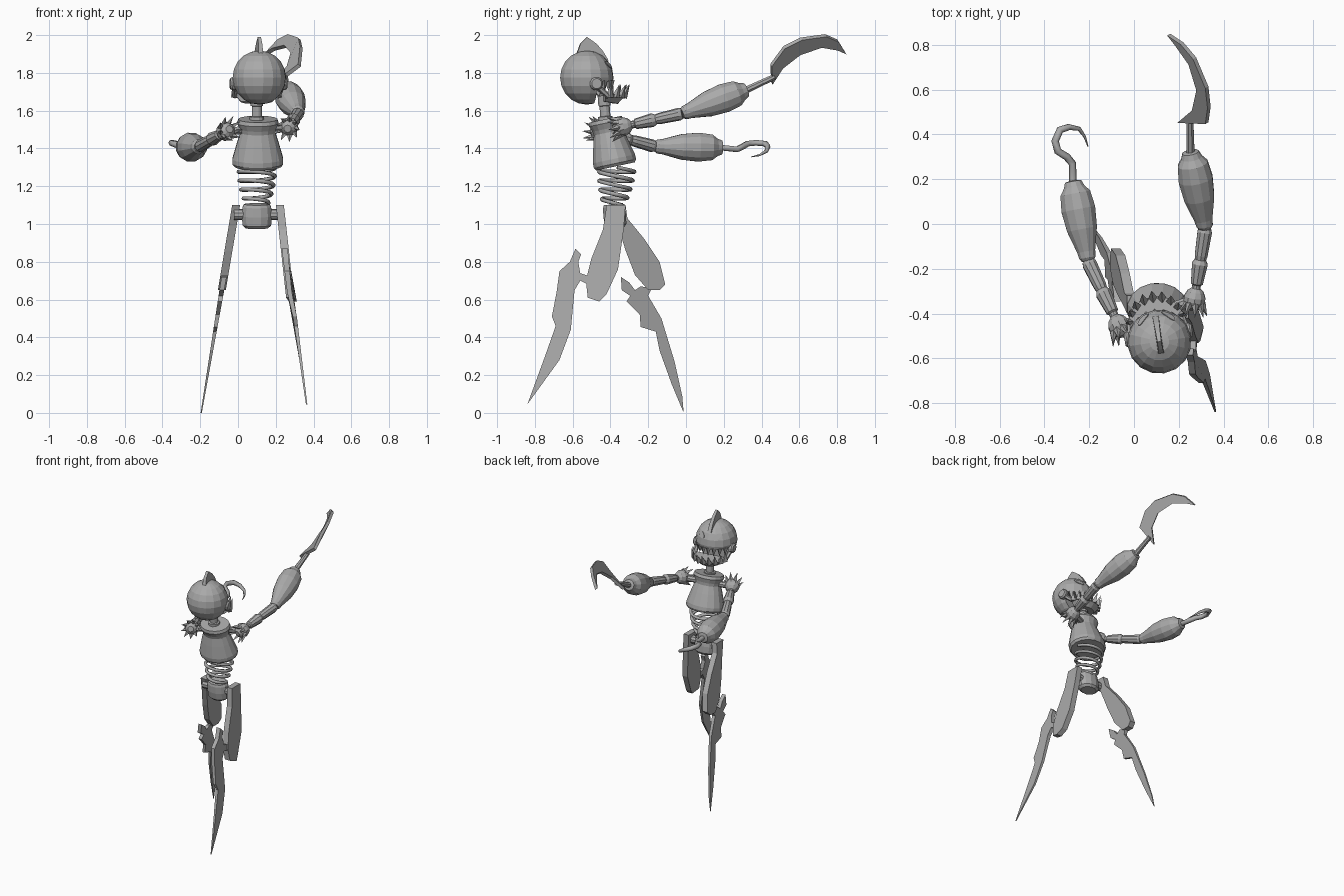
import bpy, bmesh, math
from mathutils import Vector, Matrix

cube = bpy.data.objects.get("Cube")
if cube:
    bpy.data.objects.remove(cube)

GREY = (0.4, 0.4, 0.4, 1)
metal = bpy.data.materials.new("plain_grey")
metal.use_nodes = True
metal.diffuse_color = GREY
metal.node_tree.nodes["Principled BSDF"].inputs["Base Color"].default_value = GREY


def finish(name, bm, matrix=None):
    if matrix:
        bm.transform(matrix)
    bmesh.ops.recalc_face_normals(bm, faces=bm.faces)
    mesh = bpy.data.meshes.new(name)
    bm.to_mesh(mesh)
    bm.free()
    mesh.materials.append(metal)
    obj = bpy.data.objects.new(name, mesh)
    bpy.context.collection.objects.link(obj)
    return obj


def frame(a, b):
    """Matrix whose z axis runs from a to b."""
    z = (Vector(b) - Vector(a)).normalized()
    ref = Vector((1, 0, 0)) if abs(z.x) < 0.9 else Vector((0, 1, 0))
    y = z.cross(ref).normalized()
    m = Matrix((y.cross(z), y, z)).transposed().to_4x4()
    m.translation = a
    return m


def loft(bm, rings):
    loops = [[bm.verts.new(p) for p in ring] for ring in rings]
    for lo, hi in zip(loops, loops[1:]):
        for i in range(len(lo)):
            j = (i + 1) % len(lo)
            bm.faces.new((lo[i], lo[j], hi[j], hi[i]))
    bm.faces.new(loops[0])
    bm.faces.new(loops[-1])


def lathe(name, a, b, profile, sides=12, squash=1.0):
    """Turned part along a-b; profile holds (fraction, radius)."""
    length = (Vector(b) - Vector(a)).length
    bm = bmesh.new()
    turn = [math.tau * (i + 0.5) / sides for i in range(sides)]
    loft(bm, [[(r * math.cos(t), r * squash * math.sin(t), f * length) for t in turn]
              for f, r in profile])
    return finish(name, bm, frame(a, b))


def spike(bm, base, tip, radius, sides=4):
    length = (Vector(tip) - Vector(base)).length
    bmesh.ops.create_cone(bm, cap_ends=True, segments=sides, radius1=radius, radius2=0,
                          depth=length,
                          matrix=frame(base, tip) @ Matrix.Translation((0, 0, length / 2)))


def plate(name, outline, x_at, thick):
    """Flat part from a (y, z) outline, leaning in x with height."""
    bm = bmesh.new()
    loft(bm, [[(x_at(z) + s * thick(z) / 2, y, z) for y, z in outline] for s in (-1, 1)])
    return finish(name, bm)


def tube(name, points, radius, taper=None):
    curve = bpy.data.curves.new(name, "CURVE")
    curve.dimensions = "3D"
    curve.bevel_depth = radius
    curve.bevel_resolution = 1
    curve.use_fill_caps = True
    line = curve.splines.new("POLY")
    line.points.add(len(points) - 1)
    for i, p in enumerate(points):
        line.points[i].co = (*p, 1)
        line.points[i].radius = taper(i / (len(points) - 1)) if taper else 1
    curve.materials.append(metal)
    obj = bpy.data.objects.new(name, curve)
    bpy.context.collection.objects.link(obj)


# Head: cranium and lower back, leaving an open mouth at +y
R = 0.143
head = Matrix.Translation((0.113, -0.525, 1.775)) @ Matrix.Rotation(0.15, 4, "Z")
for name, cuts in (("cranium", [((0, 0, -0.02), (0, 0, -1))]),
                   ("lower_skull", [((0, 0, -0.02), (0, 0, 1)), ((0, 0.035, 0), (0, 1, 0))])):
    bm = bmesh.new()
    bmesh.ops.create_uvsphere(bm, u_segments=16, v_segments=10, radius=R)
    for co, no in cuts:
        geom = bm.verts[:] + bm.edges[:] + bm.faces[:]
        cut = bmesh.ops.bisect_plane(bm, geom=geom, plane_co=co, plane_no=no, clear_outer=True)
        edges = [e for e in cut["geom_cut"] if isinstance(e, bmesh.types.BMEdge)]
        bmesh.ops.edgeloop_fill(bm, edges=edges)
    finish(name, bm, head)

# Upper teeth
bm = bmesh.new()
for i in range(9):
    t = math.radians(18 + 18 * i)
    c, s = math.cos(t), math.sin(t)
    spike(bm, (0.128 * c, 0.128 * s, -0.015), (0.126 * c, 0.132 * s, -0.075), 0.021)
finish("upper_teeth", bm, head)

# Lower jaw: curved band, floor and teeth leaning forward
jaw = head @ Matrix.Translation((0, 0.085, -0.115))
arc = [math.radians(180 * i / 10) for i in range(11)]
bm = bmesh.new()
loft(bm, [[(r * math.cos(t), 0.95 * r * math.sin(t), z - 0.012 * math.sin(t)) for t in arc]
          for r, z in ((0.085, -0.012), (0.125, 0.03))])
finish("lower_jaw", bm, jaw)
bm = bmesh.new()
for i in range(9):
    t = math.radians(10 + 20 * i)
    c, s = math.cos(t), math.sin(t)
    spike(bm, (0.117 * c, 0.11 * s, 0.012), (0.128 * c, 0.145 * s, 0.08), 0.022)
finish("lower_teeth", bm, jaw)

# Ears, jaw arms, eyes
for side, label in ((-1, "right"), (1, "left")):
    lathe(label + "_ear", head @ Vector((side * 0.12, 0.03, -0.032)),
          head @ Vector((side * 0.152, 0.03, -0.032)), [(0, 0.035), (0.7, 0.035), (1, 0.027)])
    lathe(label + "_jaw_arm", head @ Vector((side * 0.13, 0.03, -0.04)),
          head @ Vector((side * 0.115, 0.10, -0.10)), [(0, 0.014), (1, 0.014)], 6)
    bm = bmesh.new()
    ring = []
    for i in range(10):
        t = math.tau * i / 10
        az = side * (0.5 + 0.27 * math.cos(t))
        el = 0.5 + 0.13 * math.sin(t) + 0.10 * math.cos(t)
        ring.append(Vector((math.sin(az) * math.cos(el), math.cos(az) * math.cos(el), math.sin(el))))
    loft(bm, [[p * k for p in ring] for k in (R - 0.004, R + 0.002)])
    finish(label + "_eye", bm, head)

# Head crest
crest = [(-0.06, 0.11), (-0.035, 0.18), (0.0, 0.215), (0.05, 0.18), (0.085, 0.14), (0.115, 0.09), (0.06, 0.10)]
bm = bmesh.new()
loft(bm, [[(s * (0.014 - 0.05 * max(z - 0.11, 0)), y, z) for y, z in crest] for s in (-1, 1)])
finish("crest", bm, head)

# Neck, torso, spring waist and pelvis
lathe("neck", (0.1, -0.425, 1.54), (0.1, -0.435, 1.68),
      [(0, 0.04), (0.2, 0.04), (0.22, 0.028), (0.6, 0.028), (0.62, 0.034), (1, 0.034)])
lathe("torso", (0.105, -0.373, 1.305), (0.105, -0.426, 1.555),
      [(0, 0.125), (0.06, 0.137), (0.16, 0.137), (0.5, 0.112), (0.72, 0.094), (0.8, 0.098),
       (0.92, 0.112), (1, 0.105)], 16, 0.85)
turns = 4.25
spring = []
for i in range(69):
    f = i / 68
    t = math.tau * turns * f
    r = 0.098 - 0.04 * f ** 2
    spring.append((0.1 + r * math.cos(t), -0.365 - 0.02 * f + r * 0.95 * math.sin(t),
                   1.30 - 0.2 * f - 0.12 * r * math.sin(t)))
tube("spring_waist", spring, 0.011)
lathe("pelvis", (0.1, -0.37, 0.978), (0.1, -0.385, 1.105),
      [(0, 0.06), (0.12, 0.078), (0.5, 0.083), (0.88, 0.078), (1, 0.07)], 12, 0.75)
lathe("hip_axle", (-0.02, -0.375, 1.05), (0.22, -0.375, 1.05), [(0, 0.03), (1, 0.03)], 10)

# Legs: thick thigh plates and jagged shin blades
def left_x(z):
    return 0.222 + (1.1 - z) * (0.11 if z > 0.6 else 0.134)


def right_x(z):
    return -0.01 - (1.1 - z) * 0.168


plate("left_thigh", [(-0.42, 1.10), (-0.32, 1.10), (-0.33, 0.97), (-0.36, 0.76), (-0.42, 0.63),
                     (-0.46, 0.59), (-0.52, 0.61), (-0.53, 0.70), (-0.50, 0.82), (-0.44, 0.97)],
      left_x, lambda z: 0.042)
plate("right_thigh", [(-0.40, 1.10), (-0.32, 1.10), (-0.31, 1.03), (-0.22, 0.92), (-0.14, 0.80),
                      (-0.11, 0.68), (-0.14, 0.65), (-0.20, 0.65), (-0.27, 0.73), (-0.32, 0.86),
                      (-0.36, 0.99)], right_x, lambda z: 0.042)
plate("left_shin", [(-0.585, 0.87), (-0.615, 0.80), (-0.67, 0.75), (-0.685, 0.64), (-0.71, 0.51),
                    (-0.69, 0.46), (-0.75, 0.29), (-0.84, 0.045), (-0.67, 0.28), (-0.61, 0.44),
                    (-0.59, 0.65), (-0.56, 0.70), (-0.50, 0.67), (-0.50, 0.72), (-0.56, 0.74),
                    (-0.57, 0.80), (-0.555, 0.84)], left_x, lambda z: 0.006 + 0.03 * z)
plate("right_shin", [(-0.345, 0.72), (-0.34, 0.65), (-0.295, 0.62), (-0.315, 0.59), (-0.245, 0.52),
                     (-0.24, 0.455), (-0.16, 0.43), (-0.14, 0.33), (-0.075, 0.15), (-0.012, 0.0),
                     (-0.02, 0.09), (-0.06, 0.27), (-0.13, 0.50), (-0.20, 0.62), (-0.18, 0.66),
                     (-0.24, 0.67), (-0.27, 0.65), (-0.30, 0.69)], right_x, lambda z: 0.006 + 0.03 * z)

# Arms: spiked shoulder, jointed upper arm and bulging forearm
upper = [(0, 0.02), (0.2, 0.02), (0.22, 0.028), (0.5, 0.037), (0.56, 0.026), (0.62, 0.03), (0.95, 0.034), (1, 0.028)]
forearm = [(0, 0.028), (0.04, 0.038), (0.12, 0.042), (0.4, 0.07), (0.65, 0.079), (0.85, 0.07),
           (0.93, 0.048), (1, 0.038), (1.01, 0.018)]
arms = {"right": ((-0.066, -0.455, 1.49), (-0.205, -0.165, 1.41), (-0.272, 0.19, 1.405)),
        "left": ((0.27, -0.335, 1.515), (0.318, -0.02, 1.585), (0.252, 0.32, 1.71))}
for side, (shoulder, elbow, wrist) in arms.items():
    lathe(side + "_shoulder", Vector(shoulder) - 0.05 * frame(shoulder, elbow).col[2].xyz,
          Vector(shoulder) + 0.05 * frame(shoulder, elbow).col[2].xyz,
          [(0, 0.02), (0.15, 0.038), (0.4, 0.05), (0.6, 0.05), (0.85, 0.038), (1, 0.02)], 10)
    bm = bmesh.new()
    for i in range(9):
        t = math.tau * i / 9
        c, s = math.cos(t), math.sin(t)
        spike(bm, (0.036 * c, 0.036 * s, -0.015), (0.068 * c, 0.068 * s, -0.072), 0.017)
    finish(side + "_shoulder_spikes", bm, frame(shoulder, elbow))
    lathe(side + "_upper_arm", shoulder, elbow, upper, 10)
    lathe(side + "_forearm", elbow, wrist, forearm)
lathe("shoulder_axle", arms["right"][0], arms["left"][0], [(0, 0.022), (1, 0.022)], 8)

# Right hook
tube("right_hook", [(-0.272, 0.18, 1.405), (-0.275, 0.27, 1.395), (-0.30, 0.30, 1.41), (-0.34, 0.325, 1.425),
                    (-0.352, 0.37, 1.43), (-0.33, 0.42, 1.425), (-0.29, 0.433, 1.41), (-0.245, 0.425, 1.385),
                    (-0.22, 0.39, 1.365), (-0.205, 0.345, 1.355)], 0.017,
     lambda f: 1.0 if f < 0.6 else 1 - 2.2 * (f - 0.6))

# Left sickle: stem and curved blade
lathe("left_sickle_stem", (0.252, 0.31, 1.705), (0.25, 0.47, 1.78), [(0, 0.02), (1, 0.016)], 8)
inner = [(0.2, 0.455, 1.745), (0.265, 0.51, 1.83), (0.285, 0.6, 1.9), (0.25, 0.715, 1.94), (0.19, 0.80, 1.925)]
outer = [(0.325, 0.45, 1.84), (0.335, 0.52, 1.935), (0.325, 0.61, 1.98), (0.27, 0.74, 1.998), (0.215, 0.805, 1.97)]
rim = [Vector(p) for p in inner + [(0.155, 0.845, 1.905)] + outer[::-1]]
push = Vector((0.007, 0.004, -0.007))
bm = bmesh.new()
loft(bm, [[p + push * s for p in rim] for s in (-1, 1)])
finish("left_sickle_blade", bm)
